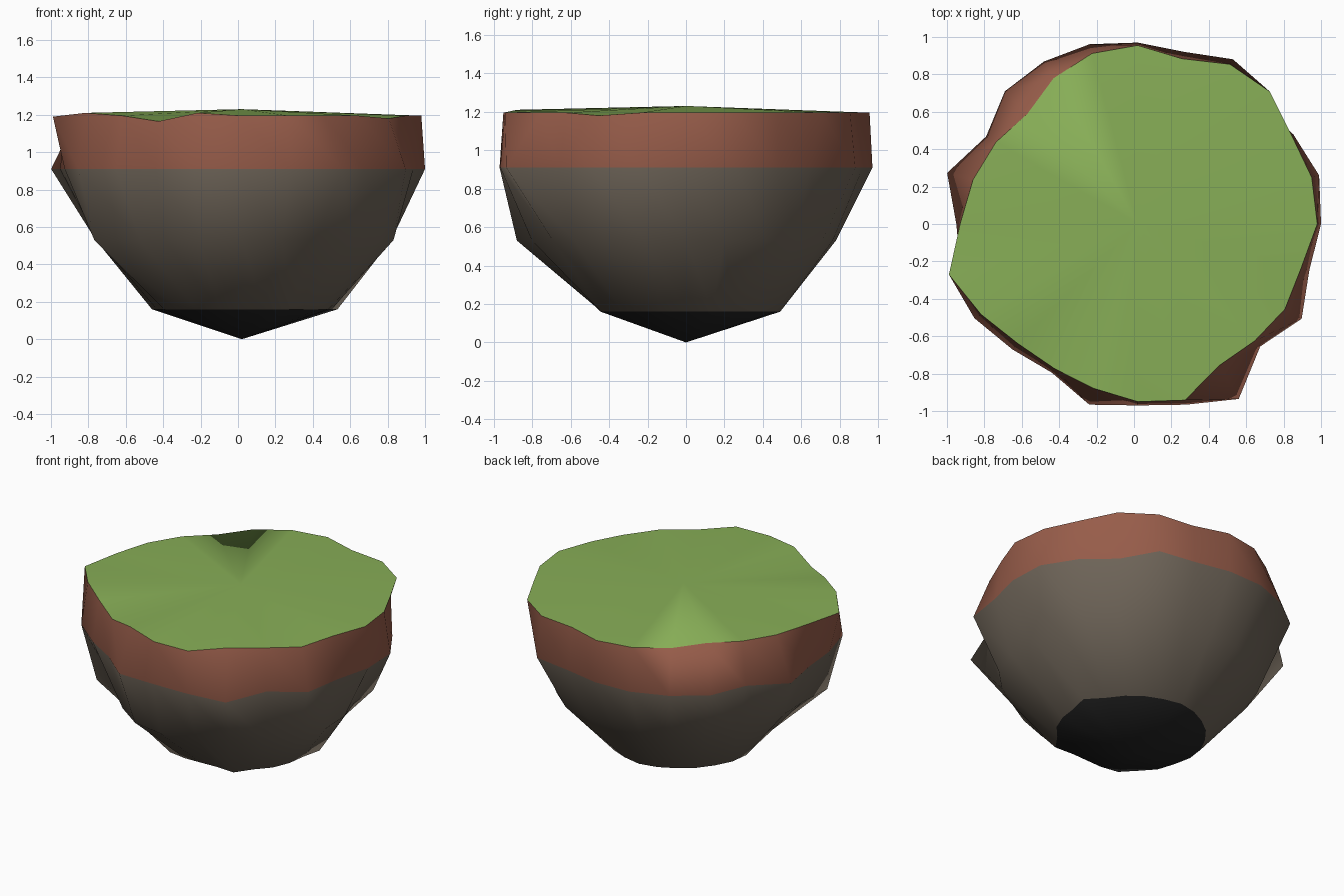
import bpy, bmesh, math

if "Cube" in bpy.data.objects:
    bpy.data.objects.remove(bpy.data.objects["Cube"])

N = 24          # sides per ring, every 15 degrees
CX = 0.02       # axis of the island

# Uneven radius of each ring, counter-clockwise from +x
rim = [.96, .963, .95, 1.0, .986, .915, .955, .944, .90, .834, .875, .912,
       .95, 1.045, .967, .905, .892, .91, .95, .975, .873, .884, .909, .905]
soil = [.98, 1.004, .96, .91, 1.017, .953, .97, .995, 1.003, 1.004, .936, 1.055,
        .97, .98, 1.008, .948, .918, 1.0, .97, 1.0, 1.08, .926, 1.012, .95]
rock = [.80, .765, .84, .81, .82, .79, .78, .80, .80, .79, .80, .79,
        .78, .80, .91, .77, .82, .87, .88, .83, .80, .82, .85, .84]
tip = [.48, .53, .48, .48, .48, .48, .49, .48, .47, .47, .47, .48,
       .48, .47, .48, .47, .49, .46, .44, .45, .51, .47, .48, .48]
rim_z = {13: 1.19, 14: 1.21, 16: 1.165, 17: 1.21, 22: 1.18, 0: 1.195}


def material(name, rgb):
    m = bpy.data.materials.new(name)
    m.diffuse_color = (*rgb, 1)
    m.use_nodes = True
    m.node_tree.nodes["Principled BSDF"].inputs["Base Color"].default_value = m.diffuse_color
    return m


mesh = bpy.data.meshes.new("floating_island")
island = bpy.data.objects.new("floating_island", mesh)
bpy.context.collection.objects.link(island)
for name, rgb in (("grass green", (.245, .425, .095)),
                  ("soil brown", (.31, .108, .068)),
                  ("rock grey", (.156, .128, .098)),
                  ("dark stone", (.017, .017, .017))):
    mesh.materials.append(material(name, rgb))

bm = bmesh.new()


def ring(radii, z, heights={}):
    return [bm.verts.new((CX + r * math.cos(math.tau * i / N),
                          r * math.sin(math.tau * i / N), heights.get(i, z)))
            for i, r in enumerate(radii)]


rings = [ring(rim, 1.195, rim_z), ring(soil, .91), ring(rock, .53), ring(tip, .16)]
top = bm.verts.new((CX, 0, 1.23))
bottom = bm.verts.new((CX, 0, 0))

for i in range(N):
    j = (i + 1) % N
    # Grass fan on top and dark cone underneath
    bm.faces.new((top, rings[0][i], rings[0][j])).material_index = 0
    bm.faces.new((bottom, rings[3][j], rings[3][i])).material_index = 3
    # Soil band, then two bands of rock
    for k, mat in enumerate((1, 2, 2)):
        a, b = rings[k], rings[k + 1]
        bm.faces.new((a[i], b[i], b[j], a[j])).material_index = mat

bmesh.ops.recalc_face_normals(bm, faces=bm.faces[:])
bm.to_mesh(mesh)
bm.free()

# Soft shading with a crisp grass edge
bpy.context.view_layer.objects.active = island
island.select_set(True)
bpy.ops.object.shade_smooth_by_angle(angle=math.radians(63))
